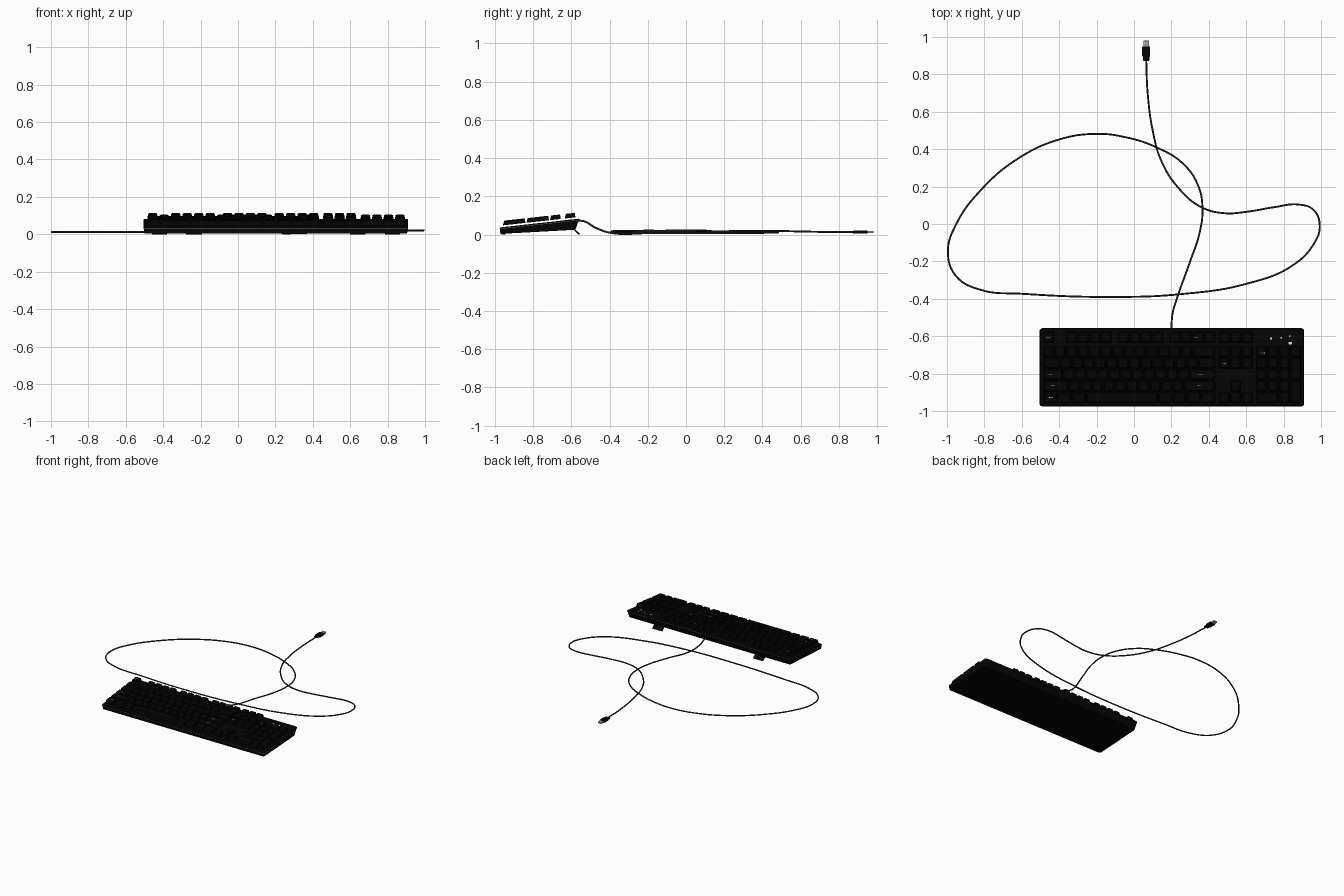
import bpy, bmesh, math
from mathutils import Vector

if "Cube" in bpy.data.objects:
    bpy.data.objects.remove(bpy.data.objects["Cube"])

def material(name, v):
    m = bpy.data.materials.new(name)
    m.diffuse_color = (v, v, v, 1)
    m.use_nodes = True
    m.node_tree.nodes["Principled BSDF"].inputs["Base Color"].default_value = m.diffuse_color
    return m

BLACK = material("case black", 0.0016)
KEY = material("keycap black", 0.0014)
CABLE = material("cable dark grey", 0.022)
TRIM = material("trim grey", 0.2)
METAL = material("plug metal", 0.35)
WHITE = material("marking white", 0.8)

SLOPE = 0.11
def deck(y):            # height of the sloping top
    return 0.037 + SLOPE * (y + 0.975)
def belly(y):           # height of the sloping underside
    return 0.003 + 0.055 * (y + 0.975)

def outline(x0, x1, y0, y1, r, seg=3):
    """Rounded rectangle, counter-clockwise."""
    pts = []
    for i, (cx, cy) in enumerate([(x1 - r, y1 - r), (x0 + r, y1 - r), (x0 + r, y0 + r), (x1 - r, y0 + r)]):
        for k in range(seg + 1):
            a = math.pi / 2 * (i + k / seg)
            pts.append((cx + r * math.cos(a), cy + r * math.sin(a)))
    return pts

def loft(bm, loops, strip=None):
    """Skin a stack of (outline, height function) and cap both ends."""
    rings = [[bm.verts.new((x, y, f(y))) for x, y in pts] for pts, f in loops]
    for j, (a, b) in enumerate(zip(rings, rings[1:])):
        for i in range(len(a)):
            n = (i + 1) % len(a)
            face = bm.faces.new((a[i], a[n], b[n], b[i]))
            if j == strip:
                face.material_index = 1
    bm.faces.new(rings[0][::-1])
    bm.faces.new(rings[-1])

def finish(bm, name, *mats, smooth=True):
    me = bpy.data.meshes.new(name)
    bm.to_mesh(me)
    bm.free()
    ob = bpy.data.objects.new(name, me)
    bpy.context.collection.objects.link(ob)
    for m in mats:
        me.materials.append(m)
    if smooth:
        bpy.ops.object.select_all(action='DESELECT')
        ob.select_set(True)
        bpy.context.view_layer.objects.active = ob
        bpy.ops.object.shade_smooth_by_angle(angle=math.radians(35))
    return ob

def plate(bm, x, y, w, d, h, lift):
    """Small slab lying parallel to the deck."""
    o = outline(x - w / 2, x + w / 2, y - d / 2, y + d / 2, min(w, d) * 0.2, 2)
    loft(bm, [(o, lambda v: deck(v) + lift), (o, lambda v: deck(v) + lift + h)])

# Case: sloping tray with a thin trim line round the rim
X0, X1, Y0, Y1 = -0.505, 0.91, -0.975, -0.557
bm = bmesh.new()
full = outline(X0, X1, Y0, Y1, 0.016, 5)
upper = outline(X0 + 0.001, X1 - 0.001, Y0 + 0.001, Y1 - 0.001, 0.016, 5)
loft(bm, [
    (outline(X0 + 0.006, X1 - 0.006, Y0 + 0.004, Y1 - 0.022, 0.014, 5), belly),
    (outline(X0 + 0.001, X1 - 0.001, Y0 + 0.001, Y1 - 0.004, 0.016, 5), lambda y: deck(y) - 0.009),
    (full, lambda y: deck(y) - 0.0085),
    (full, lambda y: deck(y) - 0.006),
    (upper, lambda y: deck(y) - 0.0055),
    (upper, lambda y: deck(y) - 0.003),
    (outline(X0 + 0.004, X1 - 0.004, Y0 + 0.004, Y1 - 0.004, 0.013, 5), deck),
], strip=2)
finish(bm, "case", BLACK, TRIM)

# Keycaps
U = 0.0615
KX, KY = -0.487, -0.960
GAP, TALL = 0.009, 0.024

def keycap(bm, x, y, w=1, d=1):
    """Keycap with its lower left corner at x, y; w and d in key units."""
    def ring(side, front, back, r):
        return outline(x + side, x + w * U - side, y + front, y + d * U - back, r)
    def at(h):
        return lambda v: deck(v) + GAP + h
    loft(bm, [(ring(0.003, 0.003, 0.003, 0.004), at(0)),
              (ring(0.0035, 0.0035, 0.0035, 0.004), at(0.004)),
              (ring(0.008, 0.0085, 0.006, 0.006), at(TALL - 0.001)),
              (ring(0.010, 0.0105, 0.008, 0.006), at(TALL)),
              (ring(0.016, 0.016, 0.014, 0.006), at(TALL - 0.0012))])

def row_y(r):
    return KY + r * U + (0.25 * U if r == 5 else 0)

# main block: key widths per row from front to back, negative = gap
rows = [
    [1.25] * 3 + [6.25] + [1.25] * 4,
    [2.25] + [1] * 10 + [2.75],
    [1.75] + [1] * 11 + [2.25],
    [1.5] + [1] * 12 + [1.5],
    [1] * 13 + [2],
    [1, -1] + [1] * 4 + [-0.5] + [1] * 4 + [-0.5] + [1] * 4,
]
bm = bmesh.new()
for r, widths in enumerate(rows):
    x = KX
    for w in widths:
        if w > 0:
            keycap(bm, x, row_y(r), w)
        x += abs(w) * U
finish(bm, "main_keys", KEY)

# navigation block and arrows
NX = KX + 15.25 * U
bm = bmesh.new()
for r, cols in [(0, (0, 1, 2)), (1, (1,)), (3, (0, 1, 2)), (4, (0, 1, 2)), (5, (0, 1, 2))]:
    for c in cols:
        keycap(bm, NX + c * U, row_y(r))
finish(bm, "navigation_keys", KEY)

# number pad
PX = NX + 3.25 * U
bm = bmesh.new()
keycap(bm, PX, row_y(0), 2)
keycap(bm, PX + 2 * U, row_y(0))
for r in (1, 2, 3):
    for c in range(3):
        keycap(bm, PX + c * U, row_y(r))
for c in range(4):
    keycap(bm, PX + c * U, row_y(4))
for r in (0, 2):
    keycap(bm, PX + 3 * U, row_y(r), 1, 2)
finish(bm, "number_pad_keys", KEY)

# Small light dashes on some keys, and status lights on the deck
bm = bmesh.new()
for x, y in [(-0.46, -0.605), (0.33, -0.605), (-0.445, -0.806), (-0.435, -0.865), (-0.445, -0.927),
             (0.355, -0.806), (0.345, -0.865), (0.482, -0.747), (0.69, -0.69)]:
    for dx in (-0.007, 0.001, 0.008):
        plate(bm, x + dx, y, 0.005, 0.004, 0.002, GAP + TALL - 0.0015)
finish(bm, "key_markings", WHITE, smooth=False)
bm = bmesh.new()
for x, y, w, d in [(0.733, -0.612, 0.012, 0.010), (0.787, -0.609, 0.009, 0.009),
                   (0.833, -0.600, 0.007, 0.007), (0.835, -0.637, 0.018, 0.012)]:
    plate(bm, x, y, w, d, 0.001, 0)
finish(bm, "status_lights", WHITE, smooth=False)

# Fold-out feet at the back
bm = bmesh.new()
for cx in (-0.235, 0.64):
    side = [(-0.592, 0.030), (-0.585, 0.032), (-0.555, 0.004), (-0.558, 0.0), (-0.564, 0.0)]
    ends = [[bm.verts.new((cx + s * 0.042, y, z)) for y, z in side] for s in (-1, 1)]
    for i in range(len(side)):
        n = (i + 1) % len(side)
        bm.faces.new((ends[0][i], ends[0][n], ends[1][n], ends[1][i]))
    bm.faces.new(ends[0][::-1])
    bm.faces.new(ends[1])
bmesh.ops.recalc_face_normals(bm, faces=bm.faces)
finish(bm, "rear_feet", BLACK, smooth=False)

# Rubber pads under the front edge
bm = bmesh.new()
for cx in (-0.42, 0.825):
    o = outline(cx - 0.04, cx + 0.04, -0.965, -0.945, 0.006)
    loft(bm, [(o, lambda y: 0.0), (o, lambda y: belly(y) + 0.001)])
finish(bm, "front_pads", BLACK, smooth=False)

# Cable: one long loose loop lying on the floor
path = [(.2, -.57, .074), (.201, -.53, .068), (.208, -.47, .034), (.232, -.39, .008), (.30, -.2, .007),
        (.35, -.05, .007), (.366, .08, .007), (.345, .2, .007), (.265, .32, .008), (.12, .41, .009),
        (-.05, .465, .01), (-.2, .482, .011), (-.4, .452, .012), (-.62, .35, .012), (-.82, .18, .012),
        (-.95, 0, .012), (-.995, -.15, .012), (-.95, -.28, .012), (-.82, -.352, .012), (-.6, -.373, .013),
        (-.1, -.39, .015), (.25, -.375, .018), (.6, -.32, .018), (.85, -.22, .02), (.965, -.1, .02),
        (.993, -.01, .021), (.96, .075, .021), (.88, .104, .021), (.75, .09, .02), (.6, .065, .019),
        (.48, .058, .018), (.36, .09, .018), (.24, .19, .017), (.145, .34, .019), (.10, .5, .018),
        (.073, .7, .014), (.065, .885, .013)]
cu = bpy.data.curves.new("cable", 'CURVE')
cu.dimensions = '3D'
cu.bevel_depth = 0.005
cu.bevel_resolution = 2
cu.resolution_u = 10
cu.use_fill_caps = True
sp = cu.splines.new('BEZIER')
sp.bezier_points.add(len(path) - 1)
for p, co in zip(sp.bezier_points, path):
    p.co = Vector(co)
    p.handle_left_type = p.handle_right_type = 'AUTO'
cu.materials.append(CABLE)
bpy.context.collection.objects.link(bpy.data.objects.new("cable", cu))

# Plug: strain relief, grip and metal tip
def block(name, w, y0, y1, h, mat, bevel):
    b = bmesh.new()
    bmesh.ops.create_cube(b, size=1)
    for v in b.verts:
        v.co = Vector((0.065 + v.co.x * w, (y0 + y1) / 2 + v.co.y * (y1 - y0), 0.013 + v.co.z * h))
    bmesh.ops.bevel(b, geom=b.edges[:], offset=bevel, segments=2, profile=0.5, affect='EDGES')
    finish(b, name, mat)

block("plug_strain_relief", 0.034, 0.872, 0.905, 0.014, BLACK, 0.004)
block("plug_grip", 0.042, 0.895, 0.95, 0.018, BLACK, 0.004)
block("plug_tip", 0.03, 0.945, 0.98, 0.011, METAL, 0.001)
